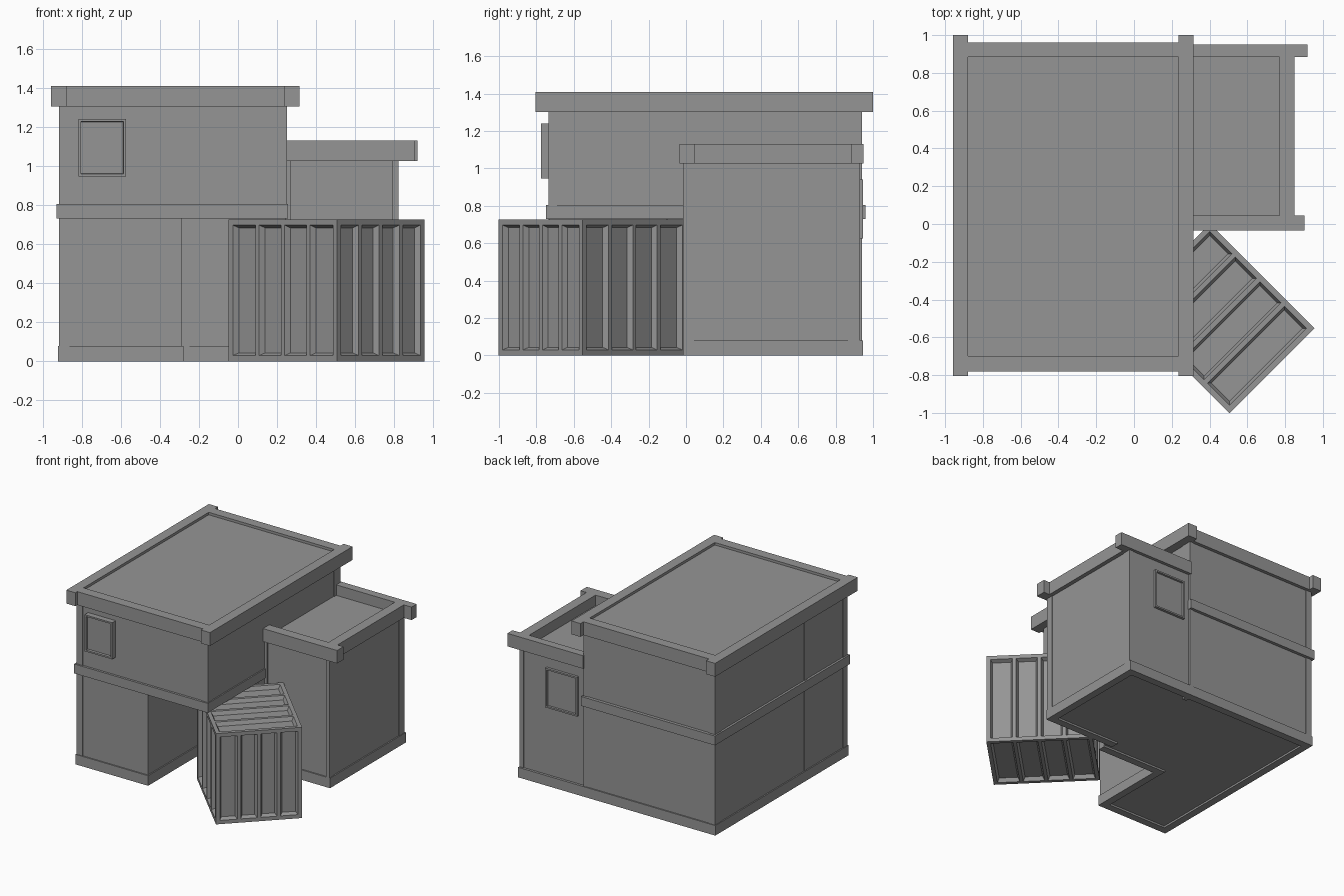
import bpy
import bmesh
import math
from mathutils import Matrix, Vector

cube = bpy.data.objects.get("Cube")
if cube:
    bpy.data.objects.remove(cube, do_unlink=True)

# One plain grey for everything
GREY = (0.3, 0.3, 0.3, 1)
grey = bpy.data.materials.new("plain_grey")
grey.use_nodes = True
grey.diffuse_color = GREY
grey.node_tree.nodes["Principled BSDF"].inputs["Base Color"].default_value = GREY


def finish(name, bm):
    mesh = bpy.data.meshes.new(name)
    bm.to_mesh(mesh)
    bm.free()
    mesh.materials.append(grey)
    obj = bpy.data.objects.new(name, mesh)
    bpy.context.collection.objects.link(obj)
    return obj


def box_mesh(x, y, z):
    bm = bmesh.new()
    size = [b - a for a, b in (x, y, z)]
    mid = [(a + b) / 2 for a, b in (x, y, z)]
    bmesh.ops.create_cube(bm, size=1, matrix=Matrix.Translation(mid) @ Matrix.Diagonal((*size, 1)))
    return bm


def box(name, x, y, z):
    return finish(name, box_mesh(x, y, z))


def prism(name, outline, z):
    bm = bmesh.new()
    face = bm.faces.new([bm.verts.new((x, y, z[0])) for x, y in outline])
    top = bmesh.ops.extrude_face_region(bm, geom=[face])["geom"]
    bmesh.ops.translate(bm, vec=(0, 0, z[1] - z[0]),
                        verts=[v for v in top if isinstance(v, bmesh.types.BMVert)])
    bmesh.ops.recalc_face_normals(bm, faces=bm.faces)
    return finish(name, bm)


# Main house extents, porch notch and side wing extents
L, R, F, B = -0.911, 0.246, -0.73, 0.935
NX, NY = -0.288, -0.1
WR, WF, WB = 0.817, -0.007, 0.925
BELT, EAVE, WING_EAVE = (0.73, 0.805), 1.303, 1.026
P = 0.01  # how far the base and the wing posts stand proud
Q = 0.005  # how far the house posts stand proud

# Walls
prism("lower_walls", [(L, F), (NX, F), (NX, NY), (R, NY), (R, B), (L, B)], (0.015, BELT[0]))
box("upper_walls", (L, R), (F, B), (BELT[0], EAVE + 0.07))
box("wing_walls", (R - 0.02, WR), (WF, WB), (0.015, WING_EAVE + 0.02))

# Base strip around the whole footprint
H = (0, 0.08)
T = 0.05
box("base_left", (L - P, L + T), (F - P, B + P), H)
box("base_back", (L - P, WR + P), (B - T, B + P), H)
box("base_front", (L - P, NX + P), (F - P, F + T), H)
box("base_porch_side", (NX - T, NX + P), (F - P, NY), H)
box("base_porch_back", (NX - T, R), (NY - P, NY + T), H)
box("base_wing_front", (R - T, WR + P), (WF - P, WF + T), H)
box("base_wing_right", (WR - T, WR + P), (WF - P, B + P), H)

# Belt between the storeys
K = 0.018
box("belt_front", (L - K, R + P), (F - K, F + T), BELT)
box("belt_back", (L - K, R), (B - T, 0.96), BELT)
box("belt_left", (L - K, L + T), (F - K, 0.96), BELT)
box("belt_right", (R - T, R + P), (F - K, 0.96), BELT)

# Corner and wall posts
posts = {
    "front_left": ((L - Q, L + T), (F - Q, F + T), (0, EAVE)),
    "back_left": ((L - Q, L + T), (B - 0.08, B + Q), (0, EAVE)),
    "side_left": ((L - Q, L + T), (-0.22, -0.19), (0, EAVE)),
    "back_middle": ((R - 0.03, R + Q), (B - 0.08, B + Q), (0, EAVE)),
    "porch_corner": ((NX, NX + 0.04), (NY - Q, NY + T), (0, BELT[0])),
    "upper_front_right": ((R - T, R + Q), (F - Q, F + 0.04), (BELT[1], EAVE)),
    "wing_front_left": ((R, R + 0.025), (WF - P, WF + T), (0, WING_EAVE)),
    "wing_front_right": ((WR - 0.027, WR + Q), (WF - P, WF + T), (0, WING_EAVE)),
    "wing_back_right": ((WR - 0.03, WR + Q), (WB - 0.06, WB + Q), (0, WING_EAVE)),
}
for name, spans in posts.items():
    box("post_" + name, *spans)

# Main roof: long side beams, shorter cross beams, sunken deck
Z = (EAVE, 1.41)
box("roof_beam_left", (-0.958, -0.878), (-0.805, 1.0), Z)
box("roof_beam_right", (0.235, 0.315), (-0.805, 1.0), Z)
box("roof_beam_front", (-0.88, 0.237), (-0.78, -0.7), Z)
box("roof_beam_back", (-0.88, 0.237), (0.883, 0.962), Z)
box("roof_deck", (-0.88, 0.237), (-0.7, 0.885), (EAVE, 1.39))

# Wing roof
Z = (WING_EAVE, 1.13)
box("wing_beam_front", (R, 0.903), (-0.035, 0.045), Z)
box("wing_beam_back", (R, 0.918), (0.885, 0.95), Z)
box("wing_beam_right", (0.77, 0.85), (0.04, 0.89), Z)


# Windows: a frame with a sunken pane
def window(name, x, y, z, side, depth):
    bm = box_mesh(x, y, z)
    bm.normal_update()
    pane = [f for f in bm.faces if f.normal.y * side > 0.9]
    bmesh.ops.inset_individual(bm, faces=pane, thickness=0.018)
    bmesh.ops.inset_individual(bm, faces=pane, thickness=0.002, depth=-depth)
    finish(name, bm)


window("front_window", (-0.817, -0.573), (-0.775, F + 0.02), (0.947, 1.24), -1, 0.02)
window("back_window", (0.305, 0.585), (0.85, 0.946), (0.625, 0.94), 1, 0.015)

# Crate: every side has four sunken panels between slats
W, D, HT = 0.635, 0.783, 0.727
bm = box_mesh((-W / 2, W / 2), (-D / 2, D / 2), (0, HT))
bm.normal_update()
sides = list(bm.faces)
bmesh.ops.inset_individual(bm, faces=sides, thickness=0.024)
for f in sides:
    f.material_index = 1
for f in sides:
    axis, span = (Vector((1, 0, 0)), W) if abs(f.normal.y) > 0.5 else (Vector((0, 1, 0)), D)
    parts = [f]
    for i in (-1, 0, 1):
        geom = set(parts)
        for p in parts:
            geom.update(p.edges, p.verts)
        cut = bmesh.ops.bisect_plane(bm, geom=list(geom), plane_no=axis,
                                     plane_co=axis * i * (span - 0.048) / 4)
        parts = [g for g in cut["geom"] if isinstance(g, bmesh.types.BMFace)]
panels = [f for f in bm.faces if f.material_index == 1]
bmesh.ops.inset_individual(bm, faces=panels, thickness=0.018)
bmesh.ops.inset_individual(bm, faces=panels, thickness=0.02, depth=-0.03)
for f in bm.faces:
    f.material_index = 0
crate = finish("crate", bm)
crate.location = (0.4535, -0.5, 0)
crate.rotation_euler.z = math.radians(45)
